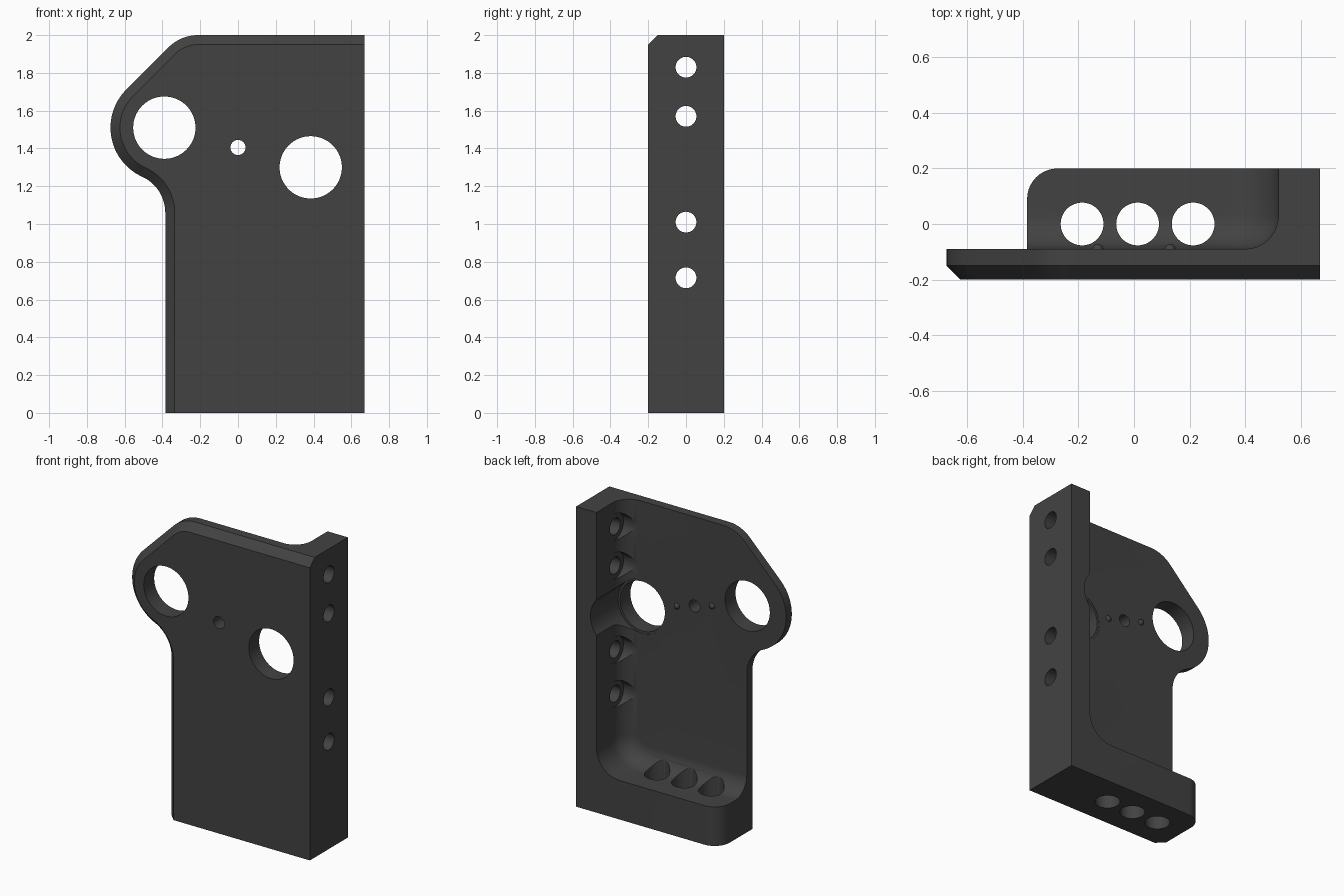
import bpy, bmesh, math
from mathutils import Matrix, Vector

if "Cube" in bpy.data.objects:
    bpy.data.objects.remove(bpy.data.objects["Cube"])

metal = bpy.data.materials.new("dark grey metal")
metal.diffuse_color = (0.055, 0.055, 0.055, 1)
metal.use_nodes = True
metal.node_tree.nodes["Principled BSDF"].inputs["Base Color"].default_value = metal.diffuse_color


def loft(name, loops):
    """Closed solid through a stack of equally long point loops."""
    bm = bmesh.new()
    rings = [[bm.verts.new(p) for p in loop] for loop in loops]
    n = len(rings[0])
    for a, b in zip(rings, rings[1:]):
        for i in range(n):
            j = (i + 1) % n
            bm.faces.new((a[i], a[j], b[j], b[i]))
    bm.faces.new(rings[0])
    bm.faces.new(rings[-1])
    bmesh.ops.recalc_face_normals(bm, faces=bm.faces)
    mesh = bpy.data.meshes.new(name)
    bm.to_mesh(mesh)
    bm.free()
    ob = bpy.data.objects.new(name, mesh)
    bpy.context.collection.objects.link(ob)
    mesh.materials.append(metal)
    return ob


def arc(cx, cz, r, a0, a1, n):
    return [(cx + r * math.cos(math.radians(a0 + (a1 - a0) * i / n)),
             cz + r * math.sin(math.radians(a0 + (a1 - a0) * i / n)))
            for i in range(n + 1)]


def cylinder(start, end, r, seg=64):
    a, b = Vector(start), Vector(end)
    bm = bmesh.new()
    rot = (b - a).to_track_quat('Z', 'Y').to_matrix().to_4x4()
    bmesh.ops.create_cone(bm, cap_ends=True, segments=seg, radius1=r, radius2=r,
                          depth=(b - a).length,
                          matrix=Matrix.Translation((a + b) / 2) @ rot)
    mesh = bpy.data.meshes.new("cutter")
    bm.to_mesh(mesh)
    bm.free()
    ob = bpy.data.objects.new("cutter", mesh)
    bpy.context.collection.objects.link(ob)
    mesh.materials.append(metal)
    ob.hide_render = True
    return ob


def combine(target, other, operation):
    mod = target.modifiers.new("combine", 'BOOLEAN')
    mod.operation, mod.solver, mod.object = operation, 'EXACT', other
    bpy.context.view_layer.objects.active = target
    bpy.ops.object.modifier_apply(modifier=mod.name)
    bpy.data.objects.remove(other)


# Face plate: outline inset by d for the front chamfer
def plate_outline(d):
    return ([(-0.385 + d, 0), (0.67, 0), (0.67, 2 - d)]
            + arc(-0.212, 1.78, 0.22 - d, 90, 135, 12)
            + arc(-0.39, 1.51, 0.285 - d, 135, 245.6, 32)
            + arc(-0.594, 1.06, 0.209 + d, 65.6, 0, 16))


bracket = loft("bracket", [[(x, y, z) for x, z in plate_outline(d)]
                           for y, d in ((-0.2, 0.05), (-0.15, 0), (-0.09, 0))])

# L-shaped side wall and floor, filleted into the plate, rounded free end
FILLET, END_R = 0.12, 0.11


def wall_loop(y, inset):
    rise = max(0, y - (0.2 - END_R))
    left = -0.385 + END_R - math.sqrt(max(0, END_R ** 2 - rise ** 2))
    pts = [(left, 0), (0.67, 0), (0.67, 2), (0.52 - inset, 2)]
    pts += arc(0.35, 0.43, 0.17 - inset, 0, -90, 12)
    pts += [(left, 0.26 + inset)]
    return [(x, y, z) for x, z in pts]


loops = [wall_loop(-0.1, FILLET)]
for i in range(11):
    t = math.radians(9 * i)
    loops.append(wall_loop(-0.09 + FILLET * (1 - math.cos(t)),
                           FILLET * (1 - math.sin(t))))
for i in range(11):
    loops.append(wall_loop(0.2 - END_R + END_R * math.sin(math.radians(9 * i)), 0))
combine(bracket, loft("wall", loops), 'UNION')

# Large bores, with clearance into the side wall, and the small centre bore
cutters = [((0.385, -0.092, 1.30), (0.385, 0.4, 1.30), 0.18),
           ((0.385, -0.4, 1.30), (0.385, 0.4, 1.30), 0.165),
           ((-0.39, -0.4, 1.51), (-0.39, 0.4, 1.51), 0.165),
           ((0, -0.4, 1.405), (0, 0.4, 1.405), 0.04)]
# Side screw holes with spot faces
for z in (0.715, 1.01, 1.57, 1.83):
    cutters += [((0.3, 0, z), (0.523, 0, z), 0.088),
                ((0.4, 0, z), (0.8, 0, z), 0.055)]
# Floor holes
for x in (-0.187, 0.013, 0.213):
    cutters.append(((x, 0, -0.2), (x, 0, 0.6), 0.077))
for start, end, r in cutters:
    combine(bracket, cylinder(start, end, r), 'DIFFERENCE')

bpy.ops.object.select_all(action='DESELECT')
bracket.select_set(True)
bpy.context.view_layer.objects.active = bracket
bpy.ops.object.shade_smooth_by_angle(angle=math.radians(25))

# Small rounded locating pins on the back of the plate
for side in (-1, 1):
    bpy.ops.mesh.primitive_uv_sphere_add(segments=24, ring_count=12, radius=0.02,
                                         location=(0.13 * side, -0.092, 1.405 - 0.035 * side))
    pin = bpy.context.object
    pin.name = "locating_pin"
    pin.data.materials.append(metal)
    bpy.ops.object.shade_smooth()
